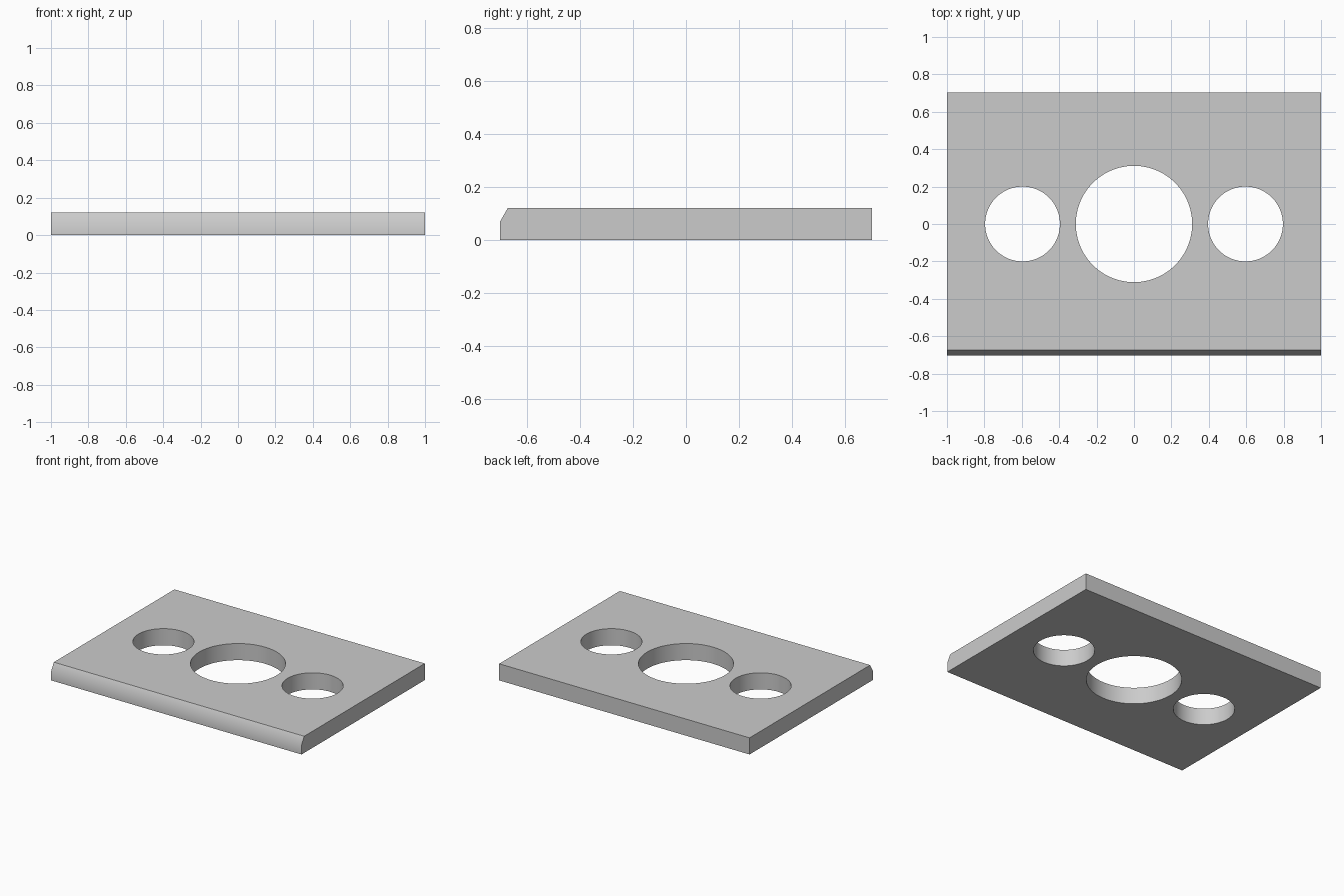
import bpy, bmesh

if "Cube" in bpy.data.objects:
    bpy.data.objects.remove(bpy.data.objects["Cube"])

# Plate: side profile (y, z) with a chamfered front top edge, extruded along x
W, D, H = 1.0, 0.703, 0.12
profile = [(-D, 0), (D, 0), (D, H), (-D + 0.03, H), (-D, 0.068)]
bm = bmesh.new()
face = bm.faces.new([bm.verts.new((-W, y, z)) for y, z in profile])
ext = bmesh.ops.extrude_face_region(bm, geom=[face])
bmesh.ops.translate(bm, vec=(2 * W, 0, 0),
                    verts=[g for g in ext["geom"] if isinstance(g, bmesh.types.BMVert)])
bmesh.ops.recalc_face_normals(bm, faces=bm.faces)
mesh = bpy.data.meshes.new("plate")
bm.to_mesh(mesh)
bm.free()
plate = bpy.data.objects.new("plate", mesh)
bpy.context.collection.objects.link(plate)


def drill(name, x, radius):
    """Cut a round through-hole in the plate."""
    bpy.ops.mesh.primitive_cylinder_add(vertices=96, radius=radius, depth=0.4,
                                        location=(x, 0, H / 2))
    cutter = bpy.context.object
    cutter.name = name
    bpy.context.view_layer.objects.active = plate
    mod = plate.modifiers.new(name, "BOOLEAN")
    mod.operation = "DIFFERENCE"
    mod.solver = "EXACT"
    mod.object = cutter
    bpy.ops.object.modifier_apply(modifier=mod.name)
    bpy.data.objects.remove(cutter)


# Large centre hole and a smaller one on each side
drill("centre_hole", 0, 0.311)
for side in (-1, 1):
    drill("side_hole", side * 0.596, 0.2)

# Smooth hole walls, sharp edges
bpy.ops.object.select_all(action="DESELECT")
plate.select_set(True)
bpy.context.view_layer.objects.active = plate
bpy.ops.object.shade_smooth_by_angle()
